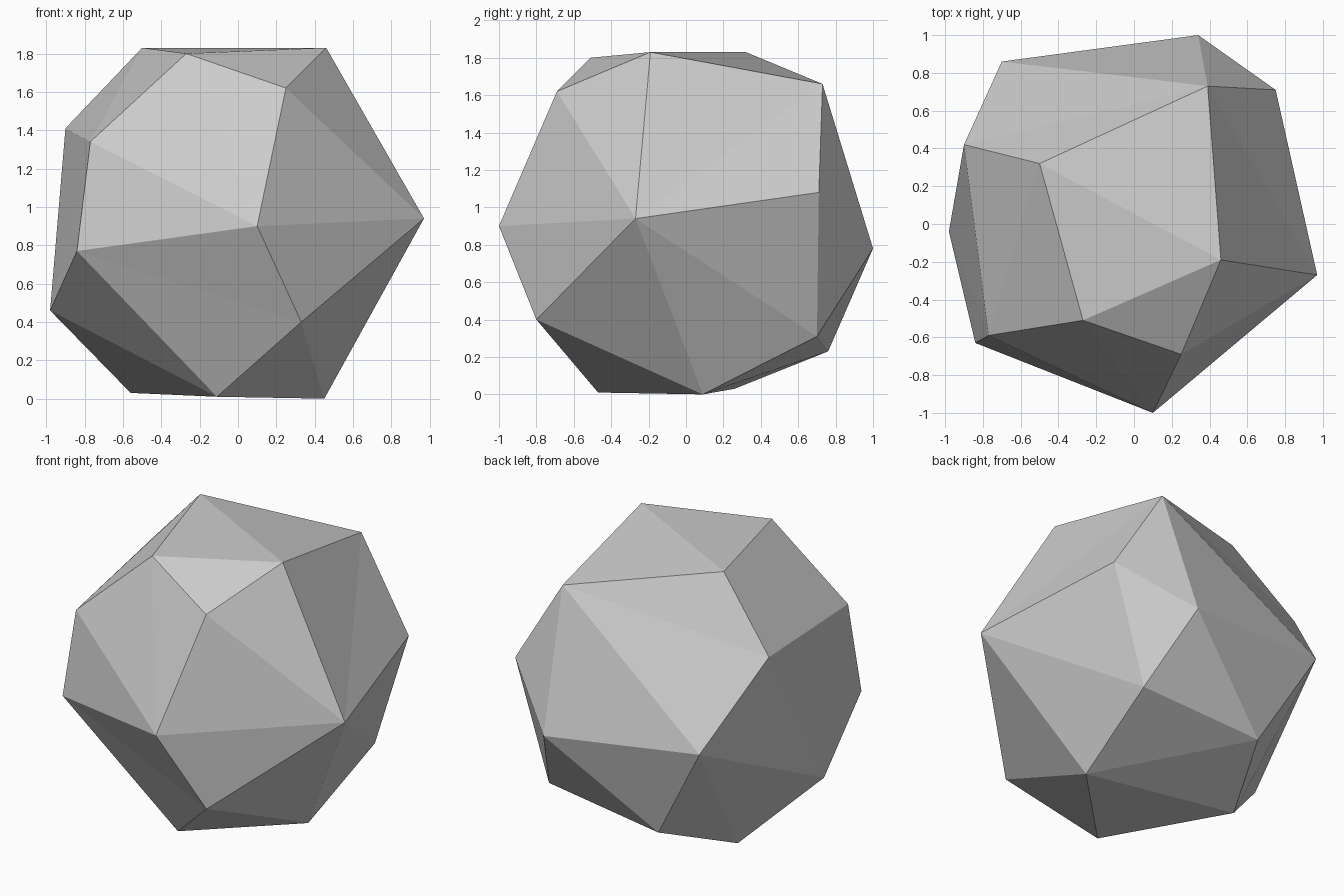
import bpy
import bmesh

# Remove the default object only
default = bpy.data.objects.get("Cube")
if default:
    bpy.data.objects.remove(default, do_unlink=True)

# Plain grey stone
stone = bpy.data.materials.new("stone_grey")
stone.use_nodes = True
grey = (0.6, 0.6, 0.6, 1)
stone.diffuse_color = grey
stone.node_tree.nodes["Principled BSDF"].inputs["Base Color"].default_value = grey

# Corners of an irregular twelve-sided rock
corners = {
    "A": (-.7, .86, .88), "B": (.34, 1, .78), "C": (.39, .73, 1.66), "D": (.75, .71, 1.08),
    "E": (-.9, .42, 1.41), "F": (-.5, .32, 1.83), "G": (.46, -.19, 1.83), "H": (.97, -.27, .94),
    "I": (-.27, -.51, 1.8), "J": (.25, -.69, 1.62), "K": (.1, -1, .9), "L": (-.77, -.59, 1.34),
    "M": (-.84, -.63, .77), "N": (-.98, -.04, .46), "O": (.33, -.8, .4), "P": (-.56, .26, .03),
    "Q": (-.11, -.47, .01), "R": (.45, .09, 0), "S": (.51, .7, .31), "T": (-.33, .76, .23),
}

# Each bent five-cornered side creases along lines from its first corner
sides = ("GJIFC KMLIJ HOKJG CBDHG LNEFI HDSRO "
         "OKMQR NLMQP BATSD ATPNE RSTPQ CBAEF").split()


def add_side(bm, points, side):
    """Fan the side into three flat facets around its first corner."""
    apex = points[side[0]]
    rim = [points[name] for name in side[1:]]
    for left, right in zip(rim, rim[1:]):
        bm.faces.new((apex, left, right))


# Build the faceted rock
bm = bmesh.new()
points = {name: bm.verts.new(place) for name, place in corners.items()}
for side in sides:
    add_side(bm, points, side)
bmesh.ops.recalc_face_normals(bm, faces=bm.faces[:])

mesh = bpy.data.meshes.new("rock")
bm.to_mesh(mesh)
bm.free()
mesh.materials.append(stone)
rock = bpy.data.objects.new("rock", mesh)
bpy.context.collection.objects.link(rock)
